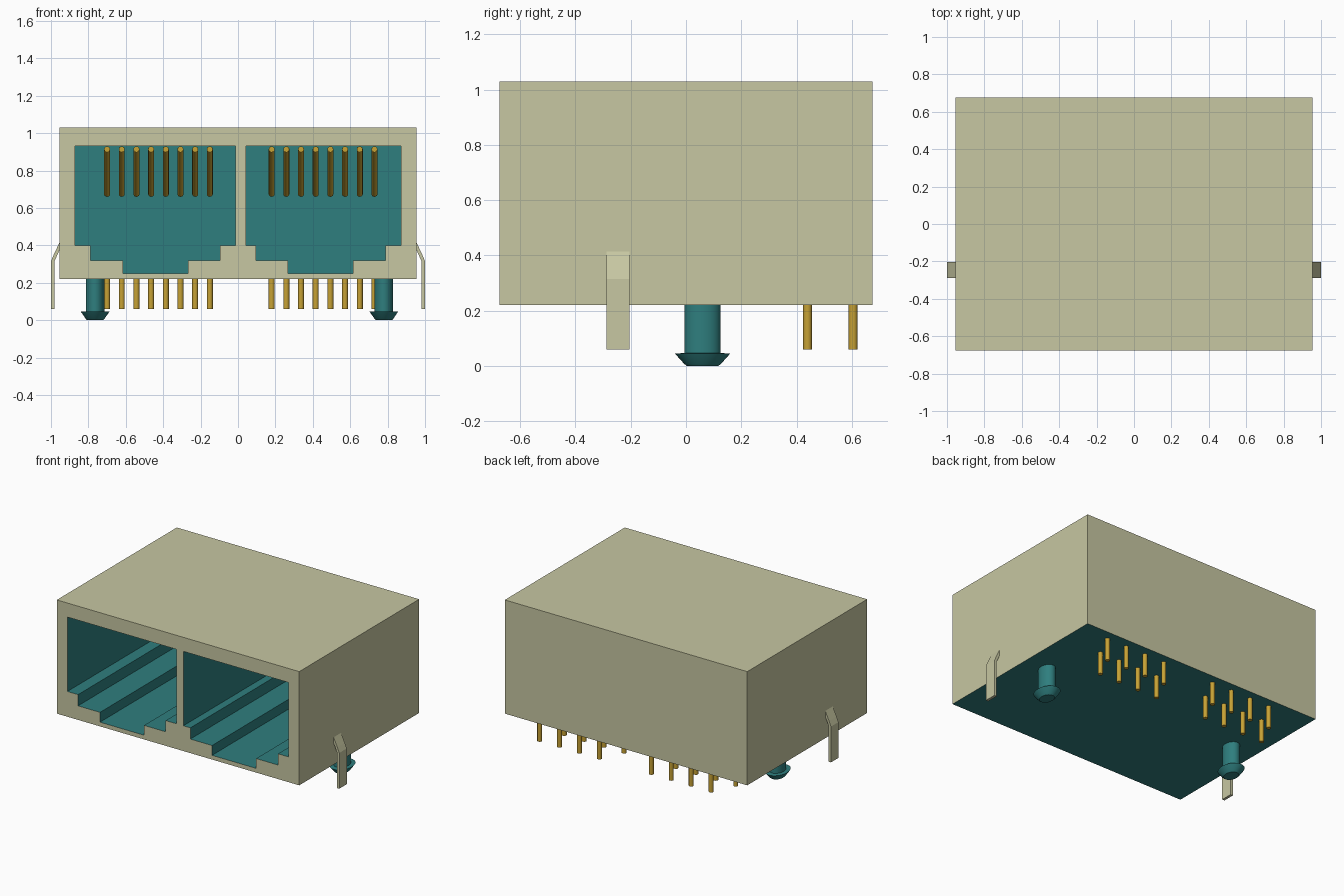
import bpy, bmesh
from mathutils import Matrix, Vector

cube = bpy.data.objects.get("Cube")
if cube:
    bpy.data.objects.remove(cube, do_unlink=True)


def material(name, rgb):
    m = bpy.data.materials.new(name)
    m.use_nodes = True
    color = (*rgb, 1)
    m.diffuse_color = color
    m.node_tree.nodes["Principled BSDF"].inputs["Base Color"].default_value = color
    return m


BEIGE = material("beige shell", (0.57, 0.57, 0.36))
TEAL = material("teal plastic", (0.028, 0.21, 0.21))
GOLD = material("gold contact", (0.57, 0.36, 0.035))


def finish(name, bm, *mats, smooth=False):
    bmesh.ops.recalc_face_normals(bm, faces=bm.faces)
    mesh = bpy.data.meshes.new(name)
    bm.to_mesh(mesh)
    bm.free()
    obj = bpy.data.objects.new(name, mesh)
    bpy.context.collection.objects.link(obj)
    for m in mats:
        mesh.materials.append(m)
    bpy.ops.object.select_all(action='DESELECT')
    obj.select_set(True)
    bpy.context.view_layer.objects.active = obj
    if smooth:
        bpy.ops.object.shade_smooth_by_angle(angle=0.6)
    return obj


def prism(name, outline, y0, y1, mat):
    """Extrude an x-z outline along y."""
    bm = bmesh.new()
    face = bm.faces.new([bm.verts.new((x, y0, z)) for x, z in outline])
    ext = bmesh.ops.extrude_face_region(bm, geom=[face])
    verts = [v for v in ext["geom"] if isinstance(v, bmesh.types.BMVert)]
    bmesh.ops.translate(bm, verts=verts, vec=(0, y1 - y0, 0))
    return finish(name, bm, mat)


def add_rod(bm, a, b, radius=0.016):
    a, b = Vector(a), Vector(b)
    turn = (b - a).to_track_quat('Z', 'Y').to_matrix().to_4x4()
    bmesh.ops.create_cone(bm, cap_ends=True, segments=12, radius1=radius, radius2=radius,
                          depth=(b - a).length, matrix=Matrix.Translation((a + b) / 2) @ turn)


# Housing with two stepped sockets
W, D, Z0, Z1 = 0.955, 0.675, 0.22, 1.03
housing = prism("housing", [(-W, Z0), (W, Z0), (W, Z1), (-W, Z1)], -D, D, BEIGE)
housing.data.materials.append(TEAL)
for side, inner in ((-1, 0.014), (1, 0.042)):
    outline = [(inner, 0.93), (inner, 0.4), (0.097, 0.4), (0.097, 0.32), (0.268, 0.32),
               (0.268, 0.25), (0.615, 0.25), (0.615, 0.32), (0.788, 0.32), (0.788, 0.4),
               (0.872, 0.4), (0.872, 0.93)]
    cutter = prism("socket_cutter", [(side * x, z) for x, z in outline], -0.8, 0.5, TEAL)
    cutter.hide_render = True
    bpy.context.view_layer.objects.active = housing
    mod = housing.modifiers.new("socket", 'BOOLEAN')
    mod.operation, mod.solver, mod.object = 'DIFFERENCE', 'EXACT', cutter
    bpy.ops.object.modifier_apply(modifier=mod.name)
    bpy.data.objects.remove(cutter, do_unlink=True)

# Underside and socket linings are teal, outer faces beige
for p in housing.data.polygons:
    c = p.center
    outer = abs(abs(c.x) - W) < 0.001 or abs(abs(c.y) - D) < 0.001 or c.z > Z1 - 0.001
    p.material_index = 0 if outer else 1

# Contact wires inside the sockets and two staggered rows of solder pins
for label, start in (("right", -0.7), ("left", 0.18)):
    wires, pins = bmesh.new(), bmesh.new()
    for i in range(8):
        x = start + i * 0.0785
        add_rod(wires, (x, -0.3, 0.913), (x, -0.2, 0.913))
        add_rod(wires, (x, -0.21, 0.915), (x, 0.2, 0.673))
        y = 0.605 if i % 2 else 0.44
        add_rod(pins, (x, y, 0.06), (x, y, Z0 + 0.01))
    finish(label + "_contact_wires", wires, GOLD, smooth=True)
    finish(label + "_solder_pins", pins, GOLD, smooth=True)

# Oval locating pegs with flared heads
for label, x in (("right", -0.764), ("left", 0.78)):
    bm = bmesh.new()
    profile = [(0, 0), (0.056, 0), (0.066, 0.007), (0.1, 0.045), (0.065, 0.047),
               (0.065, Z0 + 0.01), (0, Z0 + 0.01)]
    verts = [bm.verts.new((r, 0, z)) for r, z in profile]
    edges = [bm.edges.new(pair) for pair in zip(verts, verts[1:])]
    bmesh.ops.spin(bm, geom=verts + edges, cent=(0, 0, 0), axis=(0, 0, 1),
                   angle=6.2831853, steps=32, use_duplicate=False)
    bmesh.ops.remove_doubles(bm, verts=bm.verts, dist=0.0005)
    bmesh.ops.scale(bm, verts=bm.verts, vec=(0.76, 1, 1))
    bmesh.ops.translate(bm, verts=bm.verts, vec=(x, 0.06, 0))
    finish(label + "_peg", bm, TEAL, smooth=True)

# Bent grounding clips on both sides
for label, side in (("right", -1), ("left", 1)):
    outline = [(0.95, 0.425), (0.985, 0.35), (1.0, 0.315), (1.0, 0.06),
               (0.981, 0.06), (0.981, 0.315), (0.95, 0.385)]
    prism(label + "_clip", [(side * x, z) for x, z in outline], -0.288, -0.204, BEIGE)
